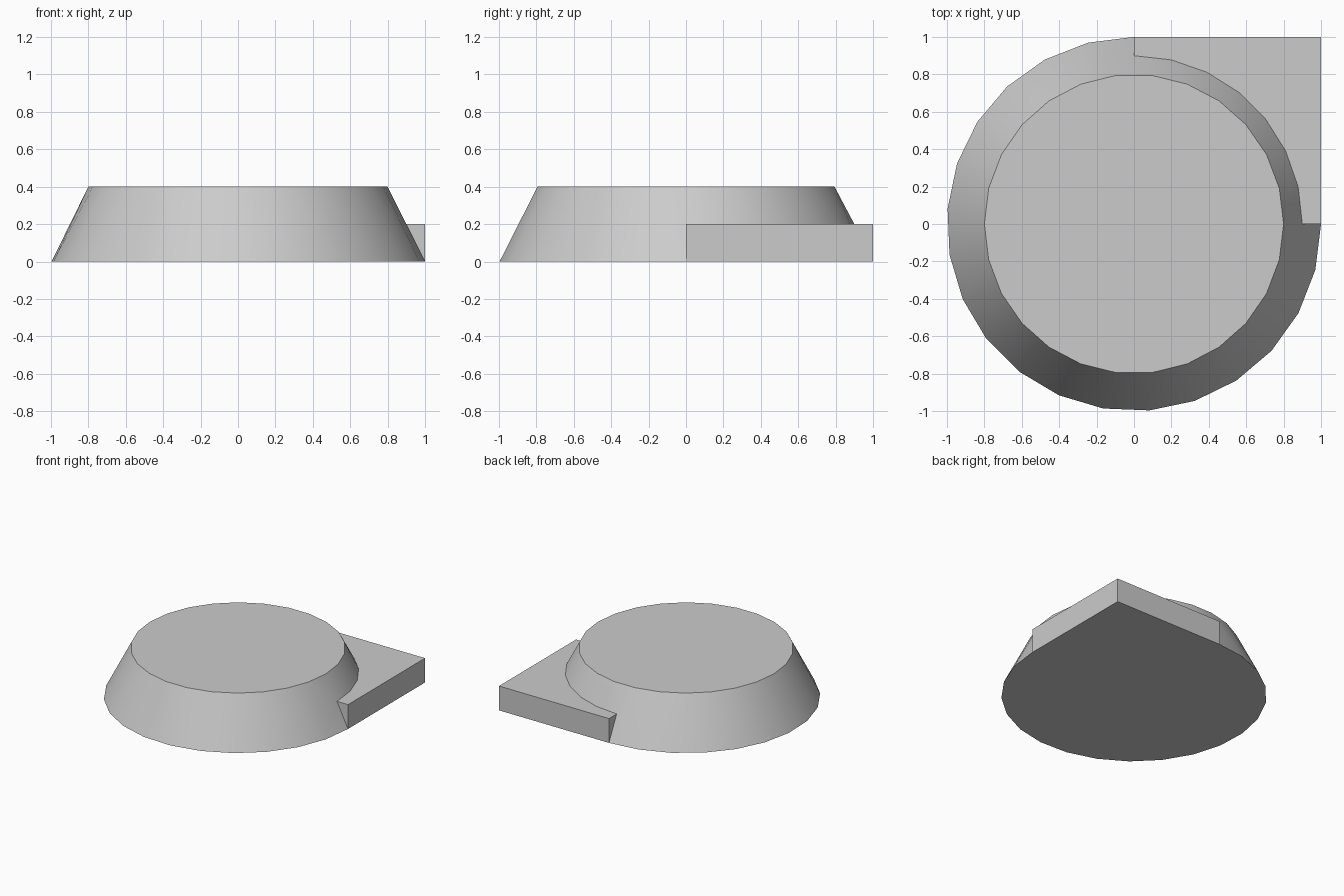
import bpy, bmesh
from math import cos, sin, radians

cube = bpy.data.objects.get("Cube")
if cube:
    bpy.data.objects.remove(cube)

grey = bpy.data.materials.new("light_grey")
grey.use_nodes = True
colour = (0.6, 0.6, 0.6, 1)
grey.diffuse_color = colour
grey.node_tree.nodes["Principled BSDF"].inputs["Base Color"].default_value = colour

bm = bmesh.new()


def arc(radius, z, start, end, steps):
    """Vertices along an arc, each paired with its angle in degrees."""
    angles = [start + (end - start) * i / steps for i in range(steps + 1)]
    return [(bm.verts.new((radius * cos(radians(a)), radius * sin(radians(a)), z)), a)
            for a in angles]


def zip_paths(lower, upper):
    """Join two paths of unequal counts with triangles, advancing by angle."""
    i = j = 0
    while i < len(lower) - 1 or j < len(upper) - 1:
        step_low = j == len(upper) - 1 or (
            i < len(lower) - 1 and lower[i + 1][1] >= upper[j + 1][1])
        if step_low:
            bm.faces.new((lower[i][0], lower[i + 1][0], upper[j][0]))
            i += 1
        else:
            bm.faces.new((lower[i][0], upper[j + 1][0], upper[j][0]))
            j += 1


# Rims: three-quarter foot, quarter seam above the corner block, full top
foot = arc(1, 0, 0, -270, 19)
seam = arc(0.9, 0.2, -270, -360, 7)
top = arc(0.8, 0.4, 0, -360 + 360 / 26, 25)
top_loop = top + [(top[0][0], -360)]
seam_end, seam_start = seam[-1][0], seam[0][0]

# Sloping wall
zip_paths([(seam_end, 0)] + foot[1:] + seam, top_loop)
bm.faces.new((seam_end, foot[0][0], foot[1][0]))
bm.faces.new([v for v, a in top])

# Square corner block
right, corner, back = [bm.verts.new(p) for p in ((1, 0, 0.2), (1, 1, 0.2), (0, 1, 0.2))]
low_corner = bm.verts.new((1, 1, 0))
low_right, low_back = foot[0][0], foot[-1][0]
bm.faces.new([v for v, a in seam] + [right, corner, back])
bm.faces.new((low_right, low_corner, corner, right))
bm.faces.new((low_corner, low_back, back, corner))
bm.faces.new((seam_end, low_right, right))
bm.faces.new((seam_start, back, low_back))

# Underside
bm.faces.new([v for v, a in foot] + [low_corner])

bmesh.ops.recalc_face_normals(bm, faces=bm.faces)
mesh = bpy.data.meshes.new("tapered_base")
bm.to_mesh(mesh)
bm.free()
mesh.materials.append(grey)
base = bpy.data.objects.new("tapered_base", mesh)
bpy.context.collection.objects.link(base)
bpy.context.view_layer.objects.active = base
base.select_set(True)
bpy.ops.object.shade_smooth_by_angle(angle=radians(30))
